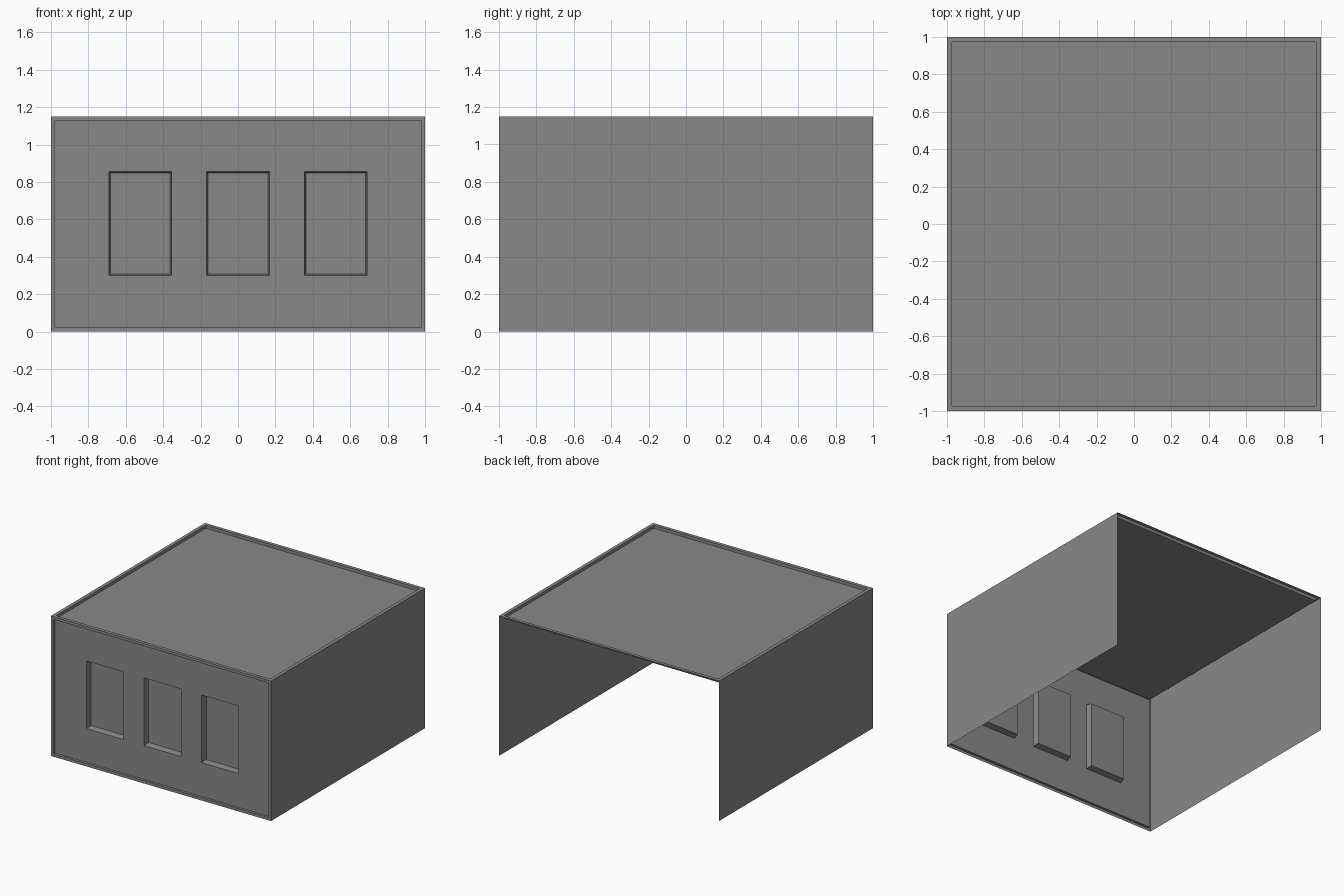
import bpy
import bmesh
from mathutils import Vector

HEIGHT = 1.15

cube = bpy.data.objects.get("Cube")
if cube:
    bpy.data.objects.remove(cube, do_unlink=True)

# Plain grey material
grey = bpy.data.materials.new("plain grey")
grey.use_nodes = True
colour = (0.25, 0.25, 0.25, 1)
grey.diffuse_color = colour
grey.node_tree.nodes["Principled BSDF"].inputs["Base Color"].default_value = colour


def facing(bm, direction):
    """Faces whose normal points along the direction."""
    bm.normal_update()
    return [f for f in bm.faces if f.normal.dot(Vector(direction)) > 0.9]


def inset(bm, faces, thickness, depth):
    bmesh.ops.inset_individual(bm, faces=faces, thickness=thickness,
                               depth=depth, use_even_offset=True)


def recess(bm, direction, rim, depth):
    """Leave a flat rim and sink the panel inside it with straight sides."""
    face = facing(bm, direction)[0]
    inset(bm, [face], rim, 0)
    inset(bm, [face], 0, -depth)
    return face


# Building shell, open at the back and underneath
bm = bmesh.new()
bmesh.ops.create_cube(bm, size=1)
bmesh.ops.scale(bm, vec=(2, 2, HEIGHT), verts=bm.verts)
bmesh.ops.translate(bm, vec=(0, 0, HEIGHT / 2), verts=bm.verts)
openings = facing(bm, (0, 1, 0)) + facing(bm, (0, 0, -1))
bmesh.ops.delete(bm, geom=openings, context='FACES')

# Sunken roof and sunken front panel
recess(bm, (0, 0, 1), 0.028, 0.025)
panel = recess(bm, (0, -1, 0), 0.022, 0.02)
panel_y = panel.calc_center_median().y

# Cut the front panel along the window edges
half_width, sill, head = 0.168, 0.30, 0.855
centres = (-0.523, 0, 0.523)
cuts = [((c + s * half_width, 0, 0), (1, 0, 0)) for c in centres for s in (-1, 1)]
cuts += [((0, 0, z), (0, 0, 1)) for z in (sill, head)]


def panel_faces():
    return [f for f in facing(bm, (0, -1, 0))
            if abs(f.calc_center_median().y - panel_y) < 0.001]


for point, normal in cuts:
    faces = panel_faces()
    geom = set(faces)
    for f in faces:
        geom.update(f.edges)
        geom.update(f.verts)
    bmesh.ops.bisect_plane(bm, geom=list(geom), plane_co=point, plane_no=normal)

# Sink the three windows with slightly tapered reveals
windows = []
for f in panel_faces():
    c = f.calc_center_median()
    if sill < c.z < head and any(abs(c.x - x) < half_width / 2 for x in centres):
        windows.append(f)
inset(bm, windows, 0.008, -0.05)

mesh = bpy.data.meshes.new("building_shell")
bm.to_mesh(mesh)
bm.free()
mesh.materials.append(grey)
shell = bpy.data.objects.new("building_shell", mesh)
bpy.context.collection.objects.link(shell)
